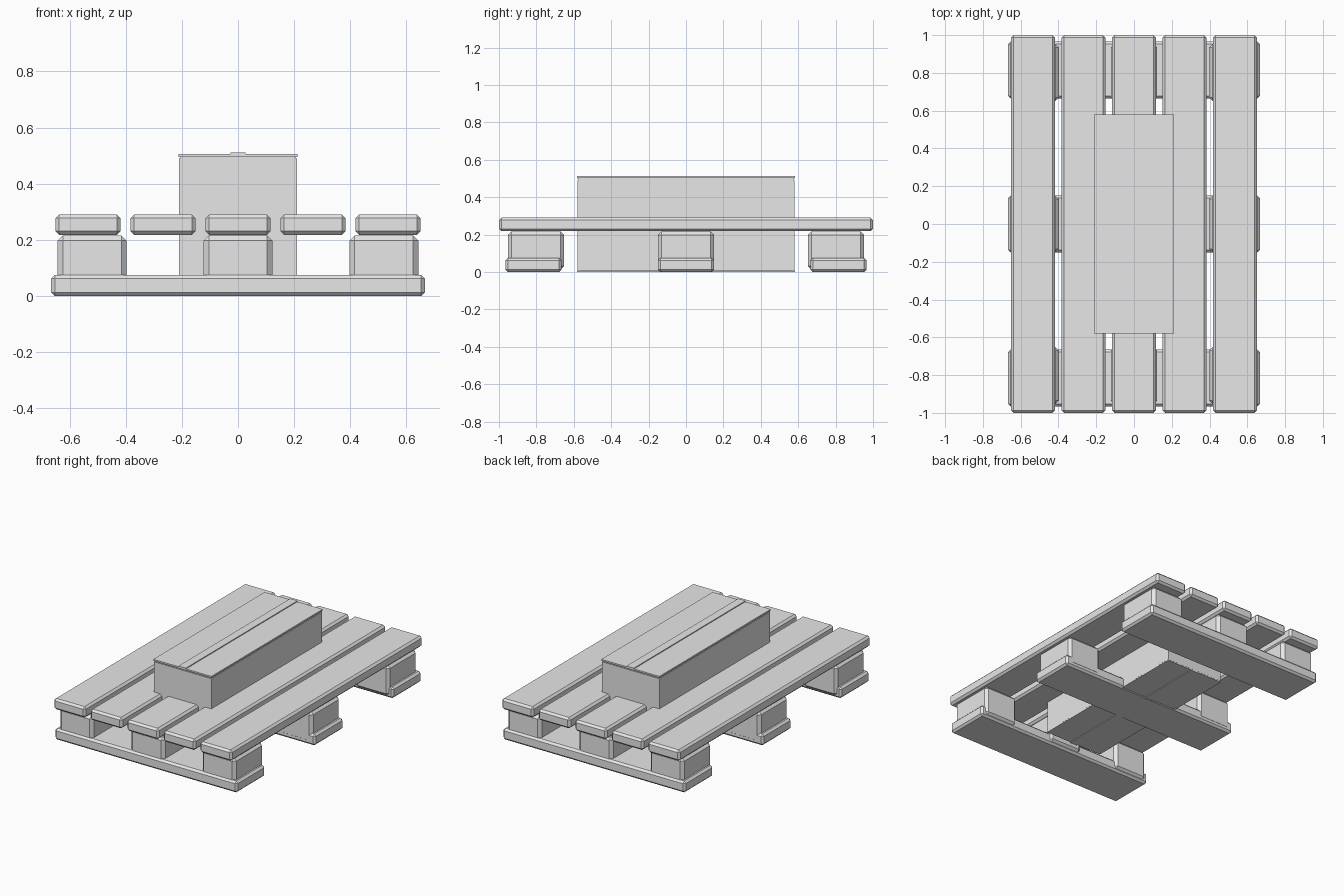
import bpy

cube = bpy.data.objects.get("Cube")
if cube:
    bpy.data.objects.remove(cube, do_unlink=True)

gray = bpy.data.materials.new("light_gray")
gray.use_nodes = True
gray.diffuse_color = (0.8, 0.8, 0.8, 1)
gray.node_tree.nodes["Principled BSDF"].inputs["Base Color"].default_value = (0.8, 0.8, 0.8, 1)


def box(name, center, size, z, chamfer=0):
    """Box centred at (x, y), with its bottom and top heights in z."""
    bpy.ops.mesh.primitive_cube_add(size=1, location=(*center, sum(z) / 2))
    ob = bpy.context.object
    ob.name = name
    ob.scale = (*size, z[1] - z[0])
    bpy.ops.object.transform_apply(location=False, rotation=False, scale=True)
    ob.data.materials.append(gray)
    if chamfer:
        mod = ob.modifiers.new("chamfer", 'BEVEL')
        mod.width = chamfer
        mod.segments = 1
    return ob


# Long deck slats
for i in range(-2, 3):
    box(f"deck_slat_{i + 3}", (i * 0.267, 0), (0.232, 2), (0.218, 0.29), 0.013)

# Cross boards at the bottom, each with three spacer blocks
for row, side in (("front", -1), ("middle", 0), ("back", 1)):
    box(f"{row}_bottom_board", (0, side * 0.815), (1.332, 0.3), (0, 0.075), 0.013)
    for col, x in (("right", -0.52), ("center", 0), ("left", 0.52)):
        box(f"{row}_{col}_block", (x, side * 0.802), (0.246, 0.302), (0.012, 0.216), 0.019)

# Carton with paired flaps and a tape strip on both top and bottom
box("carton_body", (0, 0), (0.42, 1.158), (0.014, 0.49))
box("carton_core", (0, 0), (0.41, 1.148), (0.008, 0.5))
for end, flap_z, tape_z in (("top", (0.496, 0.506), (0.506, 0.512)),
                            ("bottom", (0.005, 0.012), (0.001, 0.005))):
    for side, x in (("right", -0.106), ("left", 0.106)):
        box(f"carton_{end}_{side}_flap", (x, 0), (0.212, 1.162), flap_z)
    box(f"carton_{end}_tape", (0, 0), (0.054, 1.166), tape_z)
